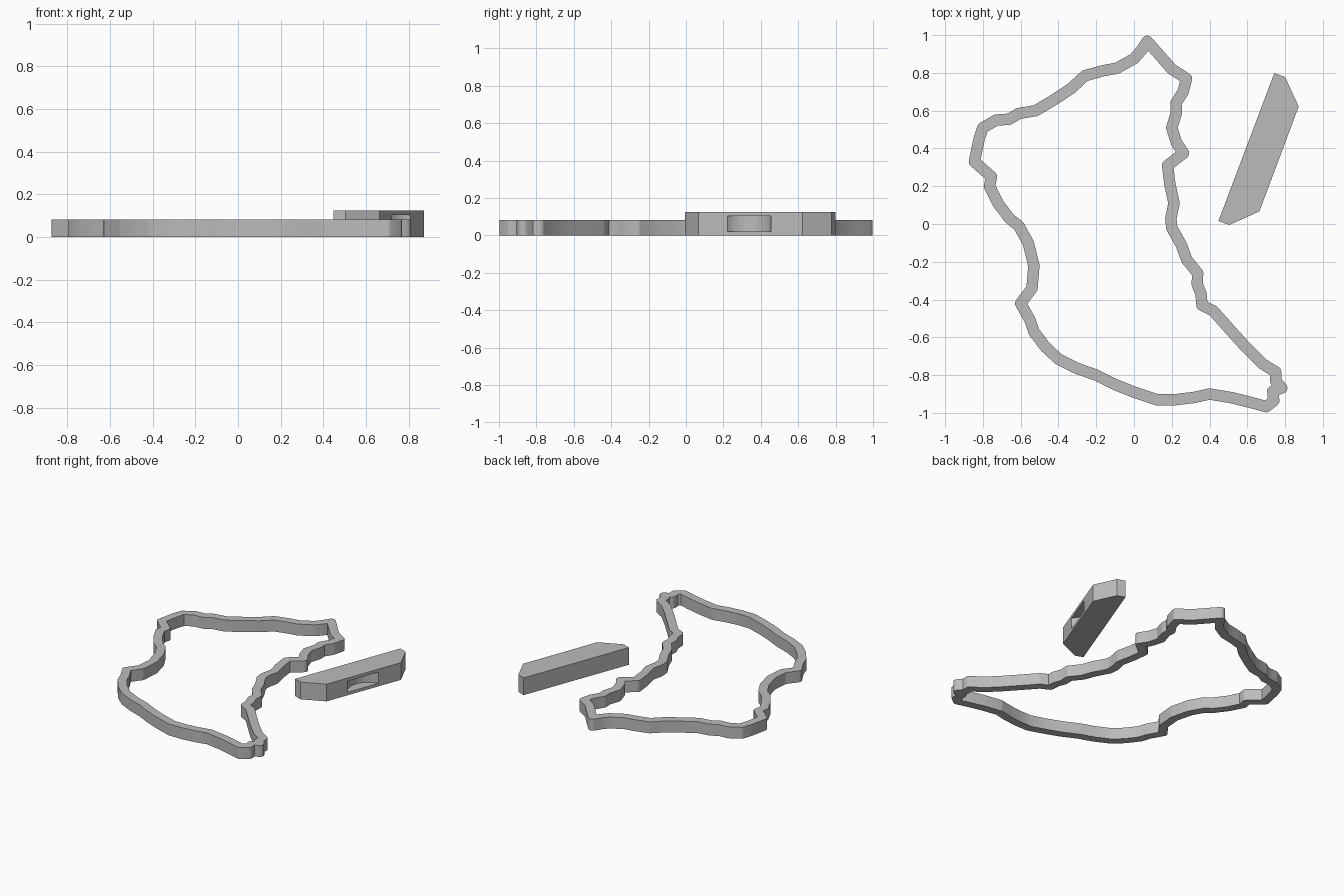
import bpy, bmesh, math
from mathutils import Vector

if "Cube" in bpy.data.objects:
    bpy.data.objects.remove(bpy.data.objects["Cube"])

gray = bpy.data.materials.new("plain gray")
gray.diffuse_color = (0.5, 0.5, 0.5, 1)
gray.use_nodes = True
gray.node_tree.nodes["Principled BSDF"].inputs["Base Color"].default_value = gray.diffuse_color


def add_object(name, bm, smooth=True):
    bmesh.ops.recalc_face_normals(bm, faces=bm.faces)
    mesh = bpy.data.meshes.new(name)
    bm.to_mesh(mesh)
    bm.free()
    mesh.materials.append(gray)
    obj = bpy.data.objects.new(name, mesh)
    bpy.context.collection.objects.link(obj)
    if smooth:
        bpy.ops.object.select_all(action='DESELECT')
        obj.select_set(True)
        bpy.context.view_layer.objects.active = obj
        bpy.ops.object.shade_smooth_by_angle(angle=math.radians(30))
    return obj


def extrude_up(bm, height):
    ret = bmesh.ops.extrude_face_region(bm, geom=bm.faces[:])
    top = [g for g in ret["geom"] if isinstance(g, bmesh.types.BMVert)]
    bmesh.ops.translate(bm, verts=top, vec=(0, 0, height))


def prism(points, z0, z1):
    bm = bmesh.new()
    bm.faces.new([bm.verts.new((x, y, z0)) for x, y in points])
    extrude_up(bm, z1 - z0)
    return bm


def ribbon(path, half, height):
    """Closed wall along a path, with rounded outside corners."""
    pts = [Vector(p) for p in path]
    pairs = []
    for i, p in enumerate(pts):
        d0 = (p - pts[i - 1]).normalized()
        d1 = (pts[(i + 1) % len(pts)] - p).normalized()
        a0 = math.atan2(d0.y, d0.x)
        turn = math.atan2(d0.x * d1.y - d0.y * d1.x, d0.dot(d1))
        side = -1 if turn > 0 else 1          # rounded side: left is +1
        mid = a0 + turn / 2 + math.pi / 2
        miter = p - side * half / math.cos(turn / 2) * Vector((math.cos(mid), math.sin(mid)))
        steps = max(1, math.ceil(abs(turn) / 0.3))
        for k in range(steps + 1):
            a = a0 + turn * k / steps + math.pi / 2
            arc = p + side * half * Vector((math.cos(a), math.sin(a)))
            pairs.append((arc, miter) if side > 0 else (miter, arc))
    bm = bmesh.new()
    rows = [[bm.verts.new((q.x, q.y, 0)) for q in pair] for pair in pairs]
    for a, b in zip(rows, rows[1:] + rows[:1]):
        bm.faces.new((a[0], a[1], b[1], b[0]))
    bmesh.ops.remove_doubles(bm, verts=bm.verts, dist=1e-4)
    extrude_up(bm, height)
    return bm


# Outline wall: centre line, clockwise from the top peak
outline = [
    (0.07, 0.967), (0.13, 0.90), (0.20, 0.82), (0.278, 0.77), (0.26, 0.70),
    (0.222, 0.64), (0.225, 0.59), (0.20, 0.51), (0.225, 0.43), (0.262, 0.375),
    (0.178, 0.31), (0.19, 0.21), (0.212, 0.11), (0.195, 0.03), (0.20, -0.02),
    (0.25, -0.11), (0.28, -0.19), (0.337, -0.26), (0.335, -0.32), (0.355, -0.37),
    (0.36, -0.43), (0.42, -0.46), (0.50, -0.55), (0.59, -0.65), (0.68, -0.74),
    (0.75, -0.783), (0.75, -0.83), (0.782, -0.868), (0.735, -0.885), (0.74, -0.935),
    (0.70, -0.967), (0.62, -0.945), (0.52, -0.92), (0.40, -0.90), (0.32, -0.918),
    (0.22, -0.93), (0.12, -0.93), (0.0, -0.89), (-0.10, -0.85), (-0.20, -0.80),
    (-0.30, -0.765), (-0.40, -0.715), (-0.47, -0.65), (-0.53, -0.57), (-0.55, -0.51),
    (-0.60, -0.42), (-0.54, -0.34), (-0.53, -0.22), (-0.56, -0.10), (-0.61, -0.01),
    (-0.66, 0.03), (-0.72, 0.11), (-0.765, 0.20), (-0.755, 0.25), (-0.845, 0.33),
    (-0.82, 0.45), (-0.80, 0.51), (-0.73, 0.55), (-0.66, 0.555), (-0.61, 0.585),
    (-0.52, 0.60), (-0.42, 0.66), (-0.33, 0.72), (-0.26, 0.785), (-0.17, 0.81),
    (-0.09, 0.825), (0.0, 0.875), (0.04, 0.92),
]
add_object("outline_wall", ribbon(outline, 0.03, 0.083))

# Separate six-sided block
block_points = [(0.743, 0.799), (0.80, 0.778), (0.872, 0.622),
                (0.664, 0.067), (0.505, -0.005), (0.447, 0.016)]
block = add_object("side_block", prism(block_points, 0, 0.125), smooth=False)

# Curved pocket in the block's long outer face
face_a, face_b = Vector(block_points[3]), Vector(block_points[2])
along = (face_b - face_a).normalized()
outward = Vector((along.y, -along.x))
middle = face_a.lerp(face_b, 0.488)
half_chord, depth = 0.125, 0.075
radius = (half_chord ** 2 + depth ** 2) / (2 * depth)
center = middle + outward * (radius - depth)
circle = [center + radius * Vector((math.cos(t * math.tau / 48), math.sin(t * math.tau / 48)))
          for t in range(48)]
cutter = add_object("pocket_cutter", prism(circle, 0.022, 0.103), smooth=False)
cutter.hide_render = True
cutter.hide_viewport = True
cut = block.modifiers.new("pocket", 'BOOLEAN')
cut.operation = 'DIFFERENCE'
cut.solver = 'EXACT'
cut.object = cutter
